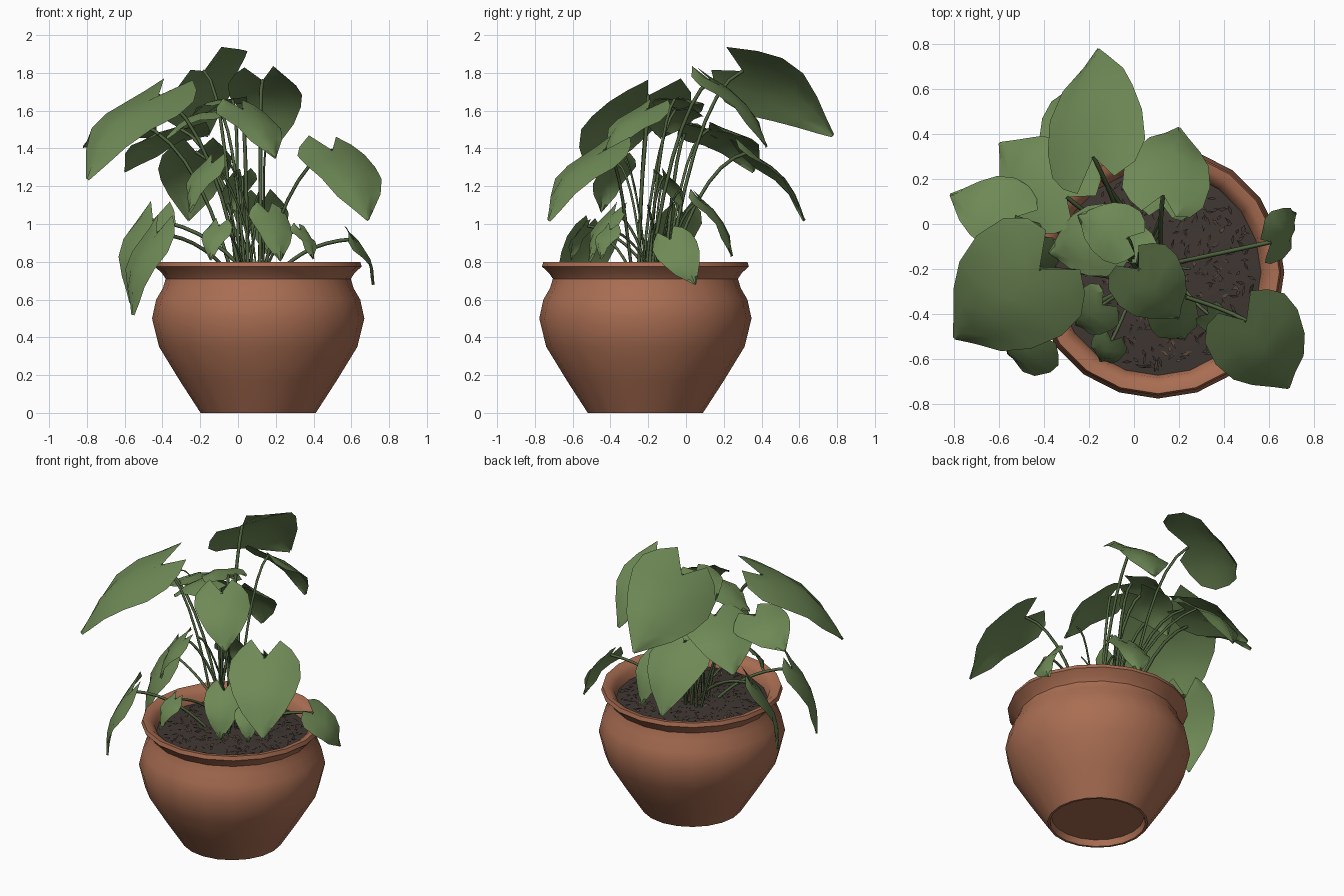
import bpy, bmesh, math, random
from mathutils import Vector, Quaternion

random.seed(4)
cube = bpy.data.objects.get("Cube")
if cube:
    bpy.data.objects.remove(cube, do_unlink=True)

CENTRE = Vector((0.107, -0.215, 0))
CROWN = Vector((0.07, -0.2, 0.73))
UP = Vector((0, 0, 1))


def material(name, colour):
    m = bpy.data.materials.new(name)
    m.use_nodes = True
    m.diffuse_color = (*colour, 1)
    bsdf = m.node_tree.nodes["Principled BSDF"]
    bsdf.inputs["Base Color"].default_value = (*colour, 1)
    bsdf.inputs["Roughness"].default_value = 0.8
    return m


TERRACOTTA = material("terracotta", (0.4, 0.155, 0.085))
SOIL = material("dark soil", (0.05, 0.038, 0.032))
CHIP = material("brown bark", (0.1, 0.065, 0.042))
LEAF = material("leaf green", (0.156, 0.25, 0.092))
STEM = material("stem green", (0.08, 0.125, 0.05))


def finish(name, bm, materials, smooth_angle=None):
    mesh = bpy.data.meshes.new(name)
    bm.to_mesh(mesh)
    bm.free()
    for m in materials:
        mesh.materials.append(m)
    ob = bpy.data.objects.new(name, mesh)
    bpy.context.collection.objects.link(ob)
    if smooth_angle:
        bpy.ops.object.select_all(action='DESELECT')
        ob.select_set(True)
        bpy.context.view_layer.objects.active = ob
        bpy.ops.object.shade_smooth_by_angle(angle=math.radians(smooth_angle))


def lathe(name, profile, mat, sides=20):
    bm = bmesh.new()
    points = [bm.verts.new(CENTRE + Vector((r, 0, z))) for r, z in profile]
    edges = [bm.edges.new(pair) for pair in zip(points, points[1:])]
    bmesh.ops.spin(bm, geom=points + edges, cent=CENTRE, axis=UP,
                   angle=math.tau, steps=sides)
    bmesh.ops.remove_doubles(bm, verts=bm.verts, dist=0.0005)
    bmesh.ops.recalc_face_normals(bm, faces=bm.faces)
    finish(name, bm, [mat], 45)


# Pot: recessed foot, round belly, waist, flared lip
lathe("pot", [(0, 0.04), (0.28, 0.04), (0.29, 0), (0.305, 0), (0.415, 0.17), (0.525, 0.35),
              (0.562, 0.5), (0.54, 0.6), (0.505, 0.66), (0.49, 0.71), (0.51, 0.74),
              (0.548, 0.775), (0.54, 0.8), (0.505, 0.795), (0.47, 0.765), (0.455, 0.7),
              (0, 0.69)], TERRACOTTA)

# Soil mound
lathe("soil", [(0.46, 0.715), (0.3, 0.73), (0, 0.74)], SOIL)

# Bark chips scattered over the soil
bm = bmesh.new()
for i in range(420):
    angle, radius = random.uniform(0, math.tau), 0.43 * math.sqrt(random.random())
    spot = CENTRE + Vector((radius * math.cos(angle), radius * math.sin(angle), 0.748 - 0.04 * radius))
    turn = random.uniform(0, math.tau)
    along = Vector((math.cos(turn), math.sin(turn), random.uniform(-0.4, 0.4)))
    along *= random.uniform(0.012, 0.03)
    wide = Vector((-math.sin(turn), math.cos(turn), random.uniform(-0.5, 0.5))) * 0.007
    corners = (spot - along, spot - wide, spot + along, spot + wide)
    face = bm.faces.new([bm.verts.new(p) for p in corners])
    face.material_index = int(i % 4 == 0)
finish("bark_chips", bm, [SOIL, CHIP])

# Heart outline: position along the midrib, half width
OUTLINE = [(0, 0.72), (0.12, 0.95), (0.3, 1), (0.5, 0.86), (0.7, 0.6), (0.87, 0.27), (1, 0.02)]
ACROSS = (-1, -0.55, 0, 0.55, 1)


def leaf(name, base, tip, roll=0):
    """Heart blade folded along its midrib; steep blades are narrower."""
    run = tip - base
    length = run.length
    half_width = length * (0.63 + 0.28 * run.z / length)
    side = run.cross(UP).normalized()
    side.rotate(Quaternion(run.normalized(), roll))
    up = side.cross(run).normalized()
    bm = bmesh.new()
    rows = []
    for t, w in OUTLINE:
        row = []
        for s in ACROSS:
            lobe = (0.24 if abs(s) < 0.8 else 0.13) * (1 - t) ** 2 if s else 0
            half = s * w * half_width
            lift = 0.13 * length * math.sin(math.pi * t) - 0.22 * abs(half)
            lift += 0.012 * math.sin(9 * t + 4 * s) * abs(s)
            row.append(bm.verts.new(base + run * (t - lobe) + side * half + up * lift))
        rows.append(row)
    for a, b in zip(rows, rows[1:]):
        for i in range(len(ACROSS) - 1):
            bm.faces.new((a[i], b[i], b[i + 1], a[i + 1]))
    finish(name + "_leaf", bm, [LEAF], 35)


def stem(name, end_point, radius):
    """Arching stalk from the crown of the plant."""
    flat = (end_point - CROWN) * Vector((1, 1, 0)).length / math.sqrt(2)
    flat.z = 0
    angle = random.uniform(0, math.tau)
    root = CROWN + flat * 0.15 + Vector((math.cos(angle), math.sin(angle), 0)) * 0.05
    rise = max(end_point.z - root.z, 0.2)
    curve = bpy.data.curves.new(name + "_stem", 'CURVE')
    curve.dimensions = '3D'
    curve.bevel_depth = radius
    curve.bevel_resolution = 0
    curve.resolution_u = 7
    curve.use_fill_caps = True
    spline = curve.splines.new('BEZIER')
    spline.bezier_points.add(1)
    handles = (flat * 0.2 + UP * rise * 0.55, flat * 0.35 + UP * rise * 0.06)
    for point, place, handle in zip(spline.bezier_points, (root, end_point), handles):
        point.co = place
        point.handle_left, point.handle_right = place - handle, place + handle
    curve.materials.append(STEM)
    bpy.context.collection.objects.link(bpy.data.objects.new(curve.name, curve))


# Large leaves: stalk joint, tip, roll about the midrib
LARGE = {
    "back_top": ((-.18, .3, 1.81), (-.16, .78, 1.47), -.7),
    "back_left": ((.13, .13, 1.76), (.2, .43, 1.41), 0),
    "back_low": ((-.22, .33, 1.38), (-.26, .63, 1.02), 0),
    "back_right": ((-.3, .12, 1.5), (-.6, .36, 1.28), 0),
    "front_upper": ((.02, -.2, 1.61), (.2, -.42, 1.35), 0),
    "front_right": ((-.42, -.2, 1.68), (-.8, -.51, 1.24), 0),
    "right_upper": ((-.53, .03, 1.53), (-.82, .13, 1.41), .3),
    "right_droop": ((-.45, -.05, 1.02), (-.57, -.16, .58), 0),
    "front_right_droop": ((-.43, -.5, .95), (-.56, -.58, .52), 0),
    "front_left": ((.5, -.43, 1.39), (.69, -.73, 1.02), 0),
    "left_droop": ((.61, -.08, .92), (.72, .05, .68), .8),
    "crown_right": ((-.1, -.06, 1.6), (-.38, -.13, 1.46), 0),
    "crown_top": ((-.03, -.06, 1.66), (-.25, .04, 1.57), 0),
}
for name, (base, tip, roll) in LARGE.items():
    leaf(name, Vector(base), Vector(tip), roll)
    stem(name, Vector(base), 0.01)

# Small low leaves: stalk joint and length, drooping away from the crown
SMALL = {
    "front_low": ((.16, -.38, 1.06), .3),
    "front_low_left": ((.33, -.4, .97), .18),
    "front_low_right": ((-.1, -.52, .99), .21),
    "front_middle": ((-.14, -.36, 1.32), .3),
    "back_small": ((.13, .08, 1.12), .34),
    "middle": ((.02, -.12, 1.25), .24),
}
for name, (base, length) in SMALL.items():
    base = Vector(base)
    outward = base - CROWN
    outward.z = 0
    leaf(name, base, base + (outward.normalized() * 0.5 - UP * 0.85) * length)
    stem(name, base, 0.008)

# Bare young shoots
for i in range(5):
    angle = i * 1.3
    spread = Vector((math.cos(angle), math.sin(angle), 0)) * 0.18
    stem("young_shoot", CROWN + spread + UP * (0.37 + 0.08 * i), 0.006)
